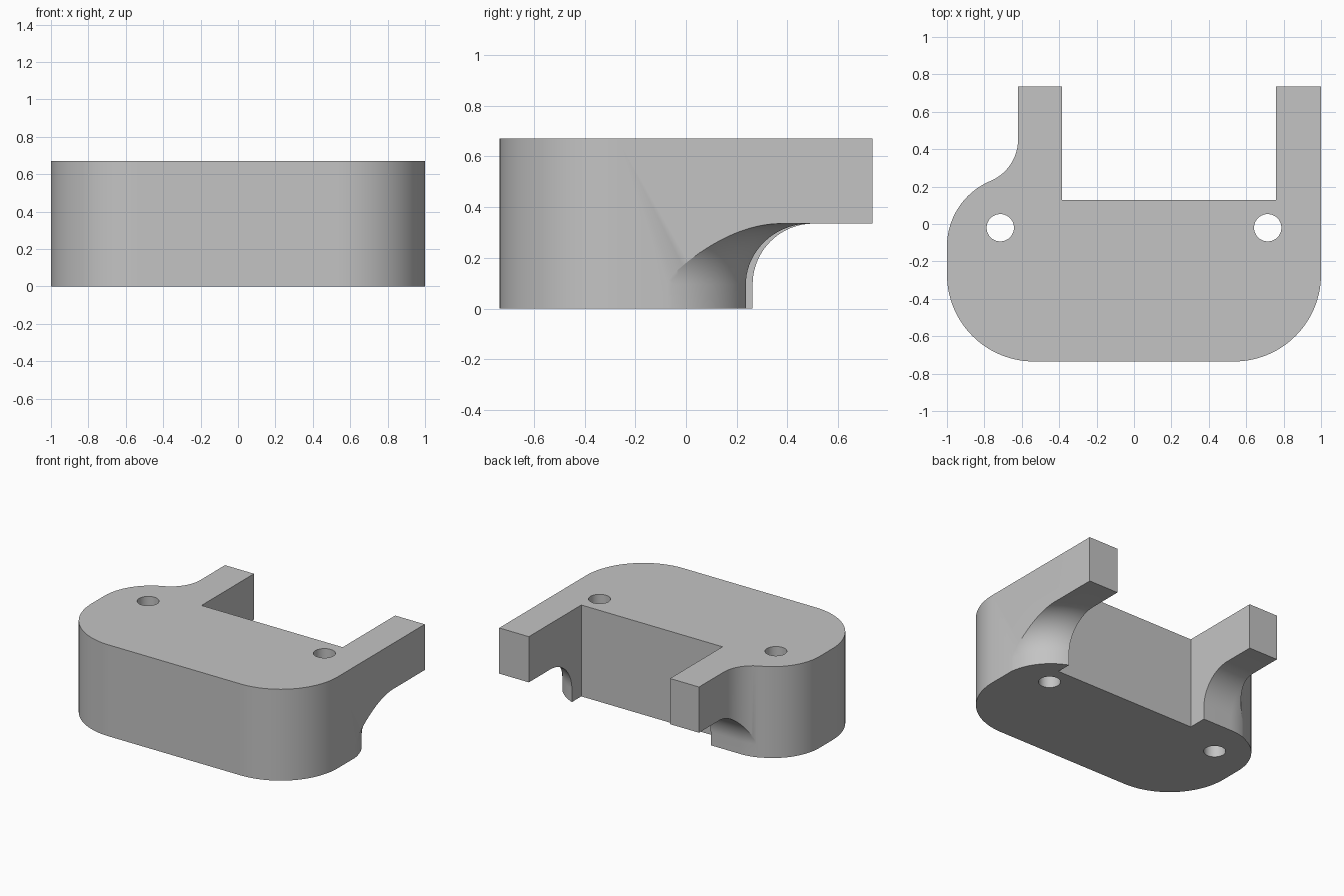
import bpy, bmesh, math

cube = bpy.data.objects.get("Cube")
if cube:
    bpy.data.objects.remove(cube)

HEIGHT, HALF_Y = 0.67, 0.735
ARM_Z = 0.335            # underside of the arms
FRONT_R, BACK_R = 0.465, 0.38
FILLET = 0.24
BACK_X, BACK_Y = 1 - BACK_R, -0.12   # centres of the back corners
GAP = 0.003              # keeps the trimming walls just clear of the body


def arc(cx, cy, r, start, end, n=28):
    angles = [math.radians(start + (end - start) * i / n) for i in range(n + 1)]
    return [(cx + r * math.cos(a), cy + r * math.sin(a)) for a in angles]


def loft(name, rings):
    """Closed solid through rings given as (outline, z)."""
    bm = bmesh.new()
    loops = [[bm.verts.new((x, y, z)) for x, y in outline] for outline, z in rings]
    for low, high in zip(loops, loops[1:]):
        for i in range(len(low)):
            j = (i + 1) % len(low)
            bm.faces.new((low[i], low[j], high[j], high[i]))
    bm.faces.new(loops[0][::-1])
    bm.faces.new(loops[-1])
    bmesh.ops.recalc_face_normals(bm, faces=bm.faces)
    mesh = bpy.data.meshes.new(name)
    bm.to_mesh(mesh)
    bm.free()
    obj = bpy.data.objects.new(name, mesh)
    bpy.context.collection.objects.link(obj)
    return obj


def trim(target, tool, operation):
    mod = target.modifiers.new(tool.name, 'BOOLEAN')
    mod.operation = operation
    mod.solver = 'EXACT'
    mod.object = tool
    bpy.context.view_layer.objects.active = target
    bpy.ops.object.modifier_apply(modifier=mod.name)
    bpy.data.objects.remove(tool)


# Bracket outline: rounded body with two arms and a blended shoulder
blend_y = BACK_Y + math.sqrt((BACK_R + FILLET) ** 2 - FILLET ** 2)
turn = math.degrees(math.atan2(blend_y - BACK_Y, FILLET))
side = 1 - FRONT_R
front_y = FRONT_R - HALF_Y
outline = arc(side, front_y, FRONT_R, -90, 0)
outline += [(1, HALF_Y), (0.76, HALF_Y), (0.76, 0.127),
            (-0.385, 0.127), (-0.385, HALF_Y), (-BACK_X, HALF_Y)]
outline += arc(-BACK_X - FILLET, blend_y, FILLET, 0, -turn)
outline += arc(-BACK_X, BACK_Y, BACK_R, 180 - turn, 180)[1:]
outline += arc(-side, front_y, FRONT_R, 180, 270)
bracket = loft("bracket_body", [(outline, 0), (outline, HEIGHT)])


# Scoop under the arms: a quarter-round swept along the rounded back wall
def envelope(d):
    r = BACK_R + d + GAP
    wide = 4 + d
    return ([(-wide, -wide), (wide, -wide), (wide, -0.2)]
            + arc(BACK_X, BACK_Y, r, 0, 90)
            + arc(-BACK_X, BACK_Y, r, 90, 180) + [(-wide, -0.2)])


rings = [(envelope(0), -0.1)]
STEPS = 20
for i in range(STEPS + 1):
    a = math.radians(90 * i / STEPS)
    rings.append((envelope(FILLET * (1 - math.cos(a))),
                  ARM_Z - FILLET + FILLET * math.sin(a)))
rings += [(envelope(2), ARM_Z), (envelope(2), 1)]
trim(bracket, loft("scoop_envelope", rings), 'INTERSECT')

# Two screw holes
for x in (-0.715, 0.715):
    circle = arc(x, -0.02, 0.073, 0, 360, 48)[:-1]
    trim(bracket, loft("hole_cutter", [(circle, -0.2), (circle, 1)]), 'DIFFERENCE')

# Single plain grey
grey = bpy.data.materials.new("plain_grey")
grey.use_nodes = True
colour = (0.55, 0.55, 0.55, 1)
grey.diffuse_color = colour
grey.node_tree.nodes["Principled BSDF"].inputs["Base Color"].default_value = colour
bracket.data.materials.clear()
bracket.data.materials.append(grey)

bpy.ops.object.select_all(action='DESELECT')
bracket.select_set(True)
bpy.context.view_layer.objects.active = bracket
bpy.ops.object.shade_smooth_by_angle(angle=math.radians(25))
